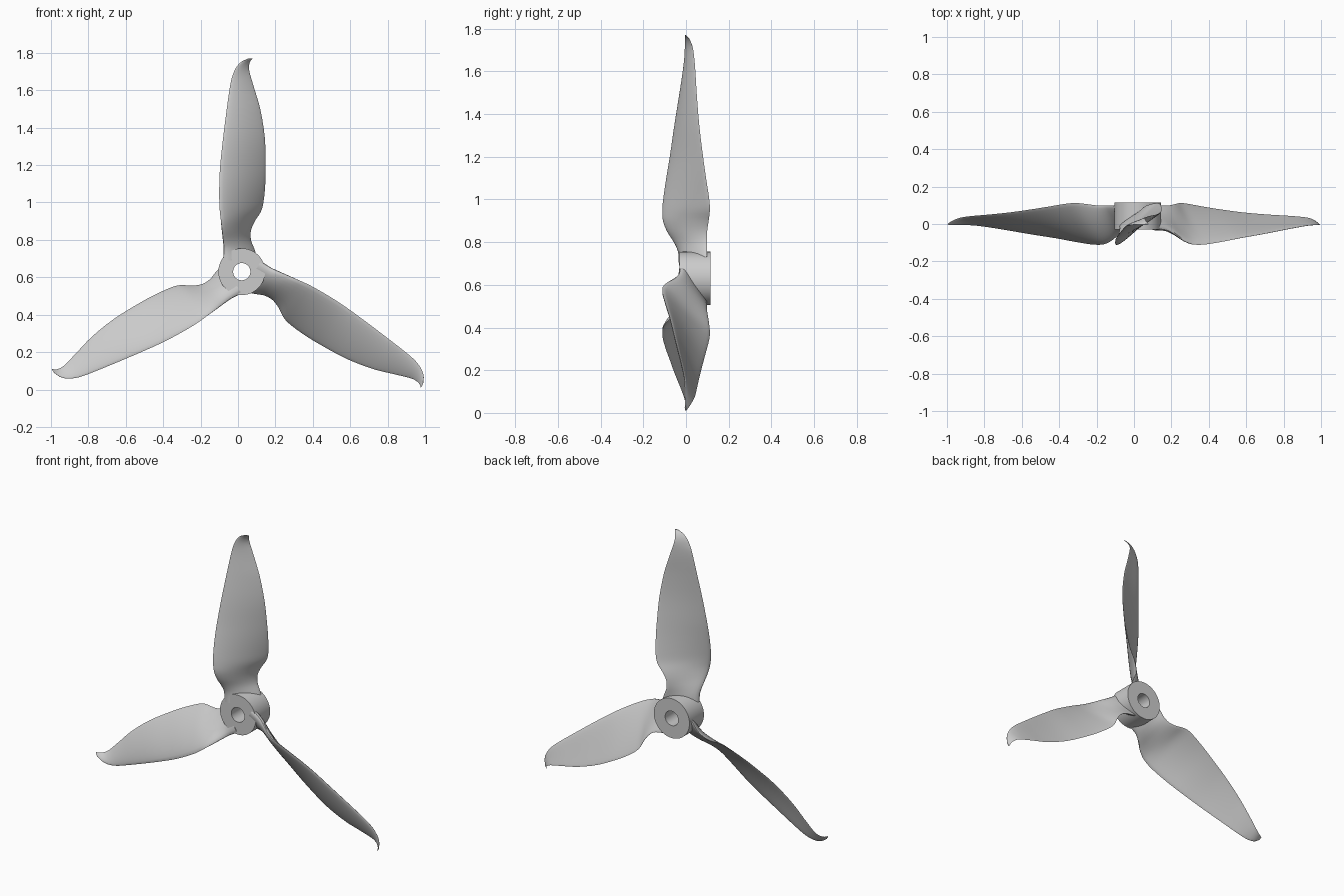
import bpy, bmesh, math
from mathutils import Vector

if "Cube" in bpy.data.objects:
    bpy.data.objects.remove(bpy.data.objects["Cube"])

CENTRE = Vector((0.02, 0, 0.63))

# Blade stations: height z, leading edge x y, trailing edge x y, thickness
STATIONS = [
    (0.69, -0.078, -0.025, 0.108, 0.095, 0.060),
    (0.755, -0.075, -0.033, 0.086, 0.098, 0.050),
    (0.80, -0.079, -0.055, 0.069, 0.098, 0.042),
    (0.85, -0.085, -0.088, 0.069, 0.099, 0.036),
    (0.90, -0.091, -0.108, 0.090, 0.106, 0.032),
    (0.95, -0.097, -0.111, 0.122, 0.112, 0.029),
    (1.00, -0.100, -0.107, 0.136, 0.109, 0.027),
    (1.10, -0.100, -0.092, 0.146, 0.094, 0.025),
    (1.20, -0.095, -0.075, 0.148, 0.080, 0.023),
    (1.35, -0.079, -0.053, 0.143, 0.062, 0.020),
    (1.50, -0.060, -0.029, 0.119, 0.050, 0.017),
    (1.60, -0.046, -0.014, 0.090, 0.044, 0.015),
    (1.66, -0.035, -0.007, 0.072, 0.039, 0.013),
    (1.70, -0.021, -0.005, 0.061, 0.034, 0.011),
    (1.73, -0.004, -0.004, 0.059, 0.026, 0.010),
    (1.755, 0.022, -0.004, 0.066, 0.014, 0.008),
    (1.77, 0.055, -0.004, 0.079, 0.000, 0.005),
]


def finish(name, bm):
    bmesh.ops.recalc_face_normals(bm, faces=bm.faces)
    mesh = bpy.data.meshes.new(name)
    bm.to_mesh(mesh)
    bm.free()
    return add_object(name, mesh)


def add_object(name, mesh):
    obj = bpy.data.objects.new(name, mesh)
    bpy.context.collection.objects.link(obj)
    obj.location = CENTRE
    return obj


def smooth_stations(rows, steps):
    """Catmull-Rom subdivision of the station table along z."""
    out = []
    for i in range(len(rows) - 1):
        p0, p1 = rows[max(i - 1, 0)], rows[i]
        p2, p3 = rows[i + 1], rows[min(i + 2, len(rows) - 1)]
        h = p2[0] - p1[0]
        for k in range(steps):
            t = k / steps
            row = []
            for a, b, c, d in zip(p0, p1, p2, p3):
                m1 = (c - a) / (p2[0] - p0[0]) * h
                m2 = (d - b) / (p3[0] - p1[0]) * h
                row.append((2*t**3 - 3*t**2 + 1)*b + (t**3 - 2*t**2 + t)*m1
                           + (3*t**2 - 2*t**3)*c + (t**3 - t**2)*m2)
            out.append(row)
    out.append(rows[-1])
    return out


def section(z, lx, ly, tx, ty, thick, n=12):
    """Closed airfoil loop from leading edge to trailing edge and back."""
    lead, trail = Vector((lx, ly, z)), Vector((tx, ty, z))
    chord = trail - lead
    normal = Vector((chord.y, -chord.x, 0)).normalized()
    loop = []
    for i in range(2 * n):
        a = math.pi * i / n
        s = (1 - math.cos(a)) / 2
        half = 0.5 * thick * math.sin(a) * (1.25 - 0.6 * s)
        camber = 0.03 * chord.length * 4 * s * (1 - s)
        loop.append(lead + chord * s + normal * (half + camber) - CENTRE)
    return loop


# Blade lofted through the airfoil sections
bm = bmesh.new()
rings = [[bm.verts.new(p) for p in section(*row)]
         for row in smooth_stations(STATIONS, 3)]
for a, b in zip(rings, rings[1:]):
    for i in range(len(a)):
        j = (i + 1) % len(a)
        bm.faces.new((a[i], a[j], b[j], b[i]))
bm.faces.new(rings[0])
bm.faces.new(rings[-1])
blade = finish("blade_1", bm)
parts = [blade]

# Two more blades turned around the shaft axis
for k in (1, 2):
    other = add_object(f"blade_{k + 1}", blade.data)
    other.rotation_euler.y = k * math.radians(120)
    parts.append(other)

# Hub with shaft hole: ring profile swept around y
bm = bmesh.new()
profile = [(0.046, -0.03), (0.125, -0.03), (0.125, 0.115), (0.046, 0.115)]
sides = 64
rings = []
for i in range(sides):
    a = 2 * math.pi * i / sides
    rings.append([bm.verts.new((r * math.cos(a), y, r * math.sin(a)))
                  for r, y in profile])
for i in range(sides):
    a, b = rings[i], rings[(i + 1) % sides]
    for j in range(4):
        k = (j + 1) % 4
        bm.faces.new((a[j], a[k], b[k], b[j]))
parts.append(finish("hub", bm))

# Smooth shading with sharp hub rims
for obj in parts:
    obj.select_set(True)
bpy.context.view_layer.objects.active = blade
bpy.ops.object.shade_smooth_by_angle(angle=math.radians(40))
